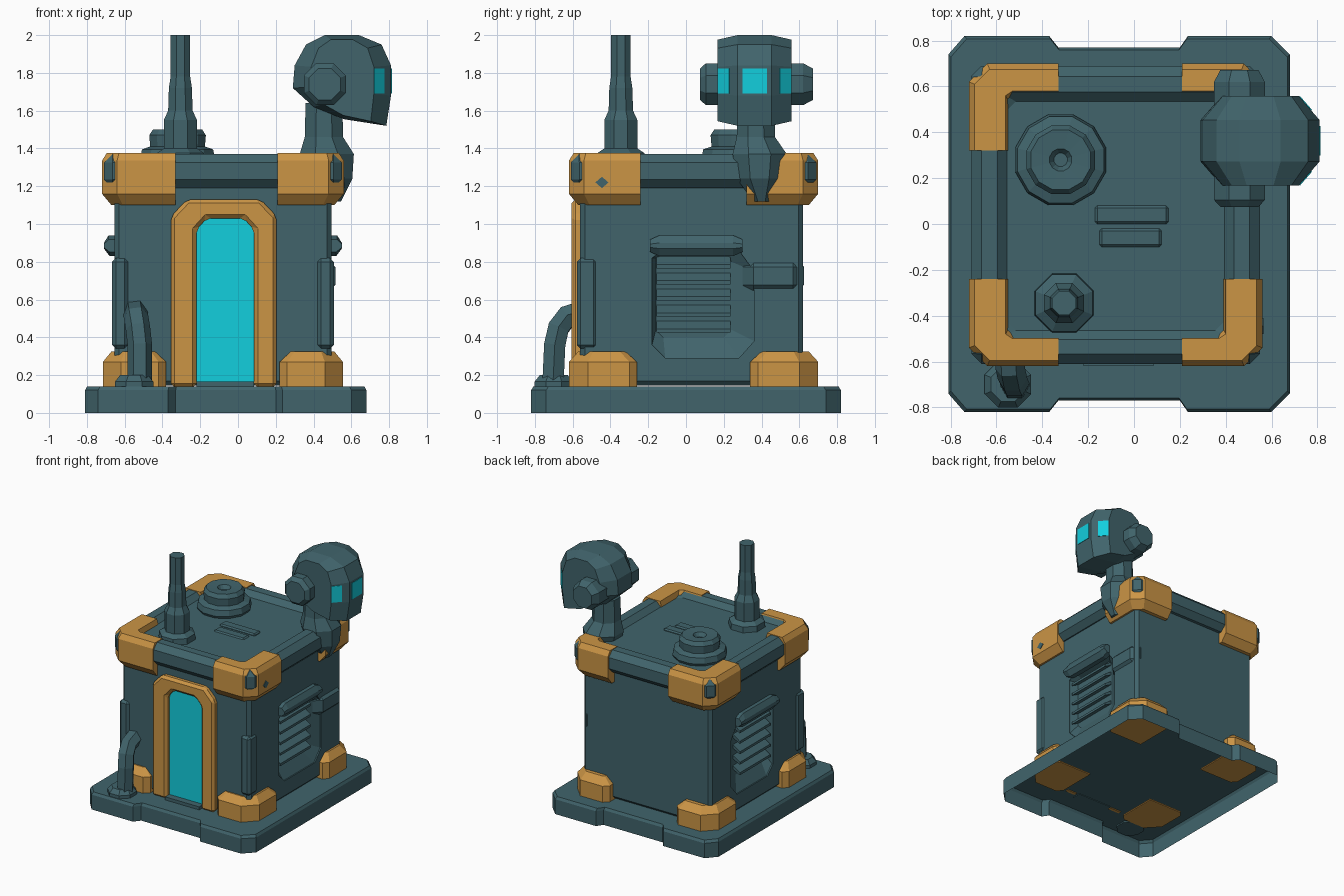
import bpy, bmesh, math
from mathutils import Vector

if "Cube" in bpy.data.objects:
    bpy.data.objects.remove(bpy.data.objects["Cube"])

def material(name, rgb):
    m = bpy.data.materials.new(name)
    m.diffuse_color = (*rgb, 1)
    m.use_nodes = True
    m.node_tree.nodes["Principled BSDF"].inputs["Base Color"].default_value = m.diffuse_color
    return m

TEAL = material("dark_teal", (0.052, 0.127, 0.148))
ORANGE = material("orange", (0.60, 0.30, 0.06))
CYAN = material("glow_cyan", (0.006, 0.62, 0.73))
CX, CY = -0.08, 0.04          # centre of the hut

def loft(name, loops, mat, caps=(True, True), bevel=0, closed=False):
    """Skin a stack of equal-length point loops."""
    bm = bmesh.new()
    rings = [[bm.verts.new(p) for p in loop] for loop in loops]
    n = len(rings[0])
    pairs = list(zip(rings, rings[1:])) + ([(rings[-1], rings[0])] if closed else [])
    for a, b in pairs:
        for i in range(n):
            j = (i + 1) % n
            bm.faces.new((a[i], a[j], b[j], b[i]))
    if caps[0]:
        bm.faces.new(rings[0][::-1])
    if caps[1]:
        bm.faces.new(rings[-1])
    bmesh.ops.recalc_face_normals(bm, faces=bm.faces)
    me = bpy.data.meshes.new(name)
    bm.to_mesh(me)
    bm.free()
    me.materials.append(mat)
    ob = bpy.data.objects.new(name, me)
    bpy.context.collection.objects.link(ob)
    if bevel:
        mod = ob.modifiers.new("edge_bevel", 'BEVEL')
        mod.width, mod.segments = bevel, 1
    return ob

def at_z(pts, z):
    return [(x, y, z) for x, y in pts]

def rect(x0, x1, y0, y1):
    return [(x0, y0), (x1, y0), (x1, y1), (x0, y1)]

def box(name, x, y, z, mat, bevel=0):
    r = rect(min(x), max(x), *y)
    return loft(name, [at_z(r, z[0]), at_z(r, z[1])], mat, bevel=bevel)

def ring(cx, cy, r, z, n=8):
    return [(cx + r * math.cos((i + .5) * math.tau / n), cy + r * math.sin((i + .5) * math.tau / n), z) for i in range(n)]

def turned(name, cx, cy, prof, mat, n=8):
    return loft(name, [ring(cx, cy, r, z, n) for r, z in prof], mat)

# base plate: chamfered corners, notched front and back, open underneath
front = [(-0.81, -0.74), (-0.74, -0.82), (-0.37, -0.82), (-0.33, -0.77),
         (0.20, -0.77), (0.235, -0.82), (0.60, -0.82), (0.68, -0.74)]
plan = front + [(x, -y) for x, y in reversed(front)]
inner = [(-0.065 + (x + 0.065) * 0.985, y * 0.985) for x, y in plan]
loft("base_plate", [at_z(plan, 0), at_z(plan, 0.12), at_z(inner, 0.14)], TEAL, caps=(False, True))

# hut body with tapered vent recesses in both sides
body = box("hut_body", (-0.655, 0.495), (-0.56, 0.62), (0.145, 1.33), TEAL, 0.025)
rim_out = [(-0.18, 0.36), (-0.11, 0.29), (0.28, 0.29), (0.36, 0.38),
           (0.36, 0.75), (0.28, 0.86), (-0.12, 0.86), (-0.18, 0.82)]
rim_in = [(-0.16, 0.44), (-0.12, 0.40), (0.20, 0.40), (0.24, 0.44),
          (0.24, 0.80), (0.22, 0.84), (-0.12, 0.84), (-0.16, 0.82)]
for s, side in ((1, "right"), (-1, "left")):
    X = lambda u: CX + s * u
    cut = loft("vent_cutter_" + side, [[(X(u), y, z) for y, z in lp] for u, lp in
               ((0.62, rim_out), (0.565, rim_out), (0.505, rim_in))], TEAL)
    cut.hide_render = True
    cut.hide_set(True)
    mod = body.modifiers.new("vent_cut", 'BOOLEAN')
    mod.operation, mod.object, mod.solver = 'DIFFERENCE', cut, 'EXACT'
    # tilted slats
    for i in range(5):
        z = 0.43 + i * 0.085
        sec = [(0.50, z + 0.06), (0.568, z + 0.015), (0.568, z - 0.005), (0.50, z + 0.03)]
        loft(f"vent_slat_{side}_{i}", [[(X(u), y, h) for u, h in sec] for y in (-0.155, 0.235)], TEAL)
    # hood over the vent
    hood = [(0.56, 0.94), (0.605, 0.94), (0.63, 0.90), (0.63, 0.87), (0.60, 0.83), (0.56, 0.83)]
    loft("vent_hood_" + side, [[(X(u), y, 0.885 + (h - 0.885) * k) for u, h in hood]
         for y, k in ((-0.19, 0.6), (-0.14, 1), (0.25, 1), (0.30, 0.6))], TEAL)
    # corner guards
    box("front_guard_" + side, (X(0.50), X(0.587)), (-0.578, -0.47), (0.34, 0.82), TEAL, 0.02)
box("rear_side_box", (0.40, 0.515), (0.30, 0.625), (0.62, 0.83), TEAL, 0.06)

# roof rim
ro, ri = rect(-0.71, 0.55, -0.61, 0.69), rect(-0.55, 0.39, -0.46, 0.53)
loft("roof_rim", [at_z(ro, 1.19), at_z(ro, 1.37), at_z(ri, 1.37), at_z(ri, 1.19)],
     TEAL, caps=(False, False), bevel=0.045, closed=True)
box("roof_panel_rear", (-0.17, 0.15), (0.0, 0.08), (1.32, 1.345), TEAL, 0.01)
box("roof_panel_front", (-0.15, 0.12), (-0.10, -0.02), (1.32, 1.34), TEAL, 0.01)

# orange roof corners and feet, mirrored to all four corners
for sx in (1, -1):
    for sy in (1, -1):
        tag = ("right" if sx > 0 else "left") + ("_back" if sy > 0 else "_front")
        P = lambda pts: [(CX + sx * u, CY + sy * v) for u, v in pts]
        a = 0.29 if sx > 0 else 0.25
        ell = [(a, 0.66), (0.56, 0.66), (0.64, 0.58), (0.64, 0.28), (0.47, 0.28), (0.47, 0.50), (0.44, 0.53), (a, 0.53)]
        low = [(a, 0.61), (0.53, 0.61), (0.59, 0.55), (0.59, 0.28), (0.47, 0.28), (0.47, 0.50), (0.44, 0.53), (a, 0.53)]
        top = [(a, 0.635), (0.55, 0.635), (0.615, 0.57), (0.615, 0.28), (0.48, 0.28), (0.48, 0.52), (0.45, 0.54), (a, 0.54)]
        loft("roof_corner_" + tag, [at_z(P(l), z) for l, z in
             ((low, 1.10), (ell, 1.16), (ell, 1.335), (top, 1.375))], ORANGE)
        foot = [(0.30, 0.30), (0.30, 0.62), (0.34, 0.66), (0.54, 0.66), (0.635, 0.56), (0.635, 0.34), (0.60, 0.30)]
        ftop = [(0.36, 0.36), (0.36, 0.60), (0.38, 0.61), (0.52, 0.61), (0.59, 0.53), (0.59, 0.39), (0.57, 0.36)]
        loft("foot_" + tag, [at_z(P(l), z) for l, z in ((foot, 0.14), (foot, 0.27), (ftop, 0.325))], ORANGE)
        loft("foot_underside_" + tag, [at_z(P(foot), 0.128), at_z(P(foot), 0.135)], ORANGE)
# small diamond socket on the front right corner
loft("corner_socket", [[(x, -0.445 + a, 1.22 + b) for a, b in
     ((-0.035, 0), (0, -0.03), (0.035, 0), (0, 0.03))] for x in (0.555, 0.564)], TEAL)

# doorway: orange arch frame and glowing door
arch = [(-0.355, 0.135), (-0.355, 1.04), (-0.27, 1.13), (0.12, 1.13), (0.205, 1.04), (0.205, 0.135),
        (0.085, 0.135), (0.085, 0.97), (0.03, 1.03), (-0.165, 1.03), (-0.22, 0.97), (-0.22, 0.135)]
loft("door_frame", [[(x, y, z) for x, z in arch] for y in (-0.54, -0.605)], ORANGE, bevel=0.02)
door = [(-0.23, 0.16), (0.095, 0.16), (0.095, 0.98), (0.035, 1.04), (-0.17, 1.04), (-0.23, 0.98)]
loft("glow_door", [[(x, y, z) for x, z in door] for y in (-0.559, -0.567)], CYAN)
box("door_sill", (-0.22, 0.085), (-0.62, -0.55), (0.135, 0.165), TEAL)

# hose at the front left
cu = bpy.data.curves.new("hose", 'CURVE')
cu.dimensions = '3D'
cu.bevel_depth, cu.bevel_resolution = 0.065, 1
sp = cu.splines.new('POLY')
path = [(-0.52, -0.705, 0.14), (-0.52, -0.695, 0.36), (-0.53, -0.675, 0.45), (-0.54, -0.63, 0.51), (-0.545, -0.53, 0.54)]
sp.points.add(len(path) - 1)
for p, co in zip(sp.points, path):
    p.co = (*co, 1)
sp.use_smooth = False
cu.materials.append(TEAL)
bpy.context.collection.objects.link(bpy.data.objects.new("hose", cu))
turned("hose_flange", -0.55, -0.70, [(0.11, 0.13), (0.11, 0.165), (0.08, 0.20)], TEAL)

# roof fan cap and antenna
turned("roof_fan_cap", -0.32, 0.28, [(0.19, 1.32), (0.205, 1.35), (0.195, 1.395), (0.15, 1.41),
       (0.155, 1.47), (0.135, 1.50), (0.05, 1.495), (0.03, 1.465)], TEAL, 12)
turned("antenna", -0.305, -0.345, [(0.14, 1.32), (0.135, 1.375), (0.095, 1.40), (0.095, 1.55),
       (0.07, 1.60), (0.066, 1.72), (0.056, 1.78), (0.056, 2.0)], TEAL)

# neck with its bracket on the roof edge
neck = [(0.50, 0.40, 0.05, 1.12), (0.485, 0.39, 0.13, 1.24), (0.47, 0.39, 0.155, 1.37),
        (0.455, 0.37, 0.11, 1.46), (0.455, 0.37, 0.105, 1.64)]
loft("neck", [ring(*n) for n in neck], TEAL)

# head: side profile narrowed towards both cheeks
HY = 0.363
prof = [(0.29, 1.72), (0.30, 1.84), (0.36, 1.95), (0.46, 2.0), (0.64, 2.0), (0.76, 1.95), (0.81, 1.84),
        (0.81, 1.68), (0.785, 1.52), (0.56, 1.555), (0.40, 1.62)]
def section(dy, kx, kz):
    return [(0.55 + (x - 0.55) * kx, HY + dy, 1.76 + (z - 1.76) * kz) for x, z in prof]
loft("head", [section(*s) for s in ((-0.195, 0.65, 0.90), (-0.09, 1, 1), (0.09, 1, 1), (0.195, 0.65, 0.90))], TEAL)
# ear discs
ears = [(0.075, 0.09), (0.105, 0.12), (0.62, 0.12), (0.672, 0.09)]
loft("ear_discs", [[(x, y, z) for x, z, _ in ring(0.46, 1.74, r, 0)] for y, r in ears], TEAL)
# glowing eyes: one in front, one on each cheek
for name, x, dy, ang, w in (("eye_front", 0.81, 0, 0, 0.065), ("eye_left", 0.747, 0.163, 41, 0.040), ("eye_right", 0.747, -0.163, -41, 0.040)):
    n = Vector((math.cos(math.radians(ang)), math.sin(math.radians(ang)), 0))
    t = Vector((-n.y, n.x, 0))
    c = Vector((x, HY + dy, 1.757))
    loft(name, [[c + n * d + t * a * w + Vector((0, 0, b * 0.066)) for a, b in
         ((-1, -1), (1, -1), (1, 1), (-1, 1))] for d in (-0.004, 0.004)], CYAN)
